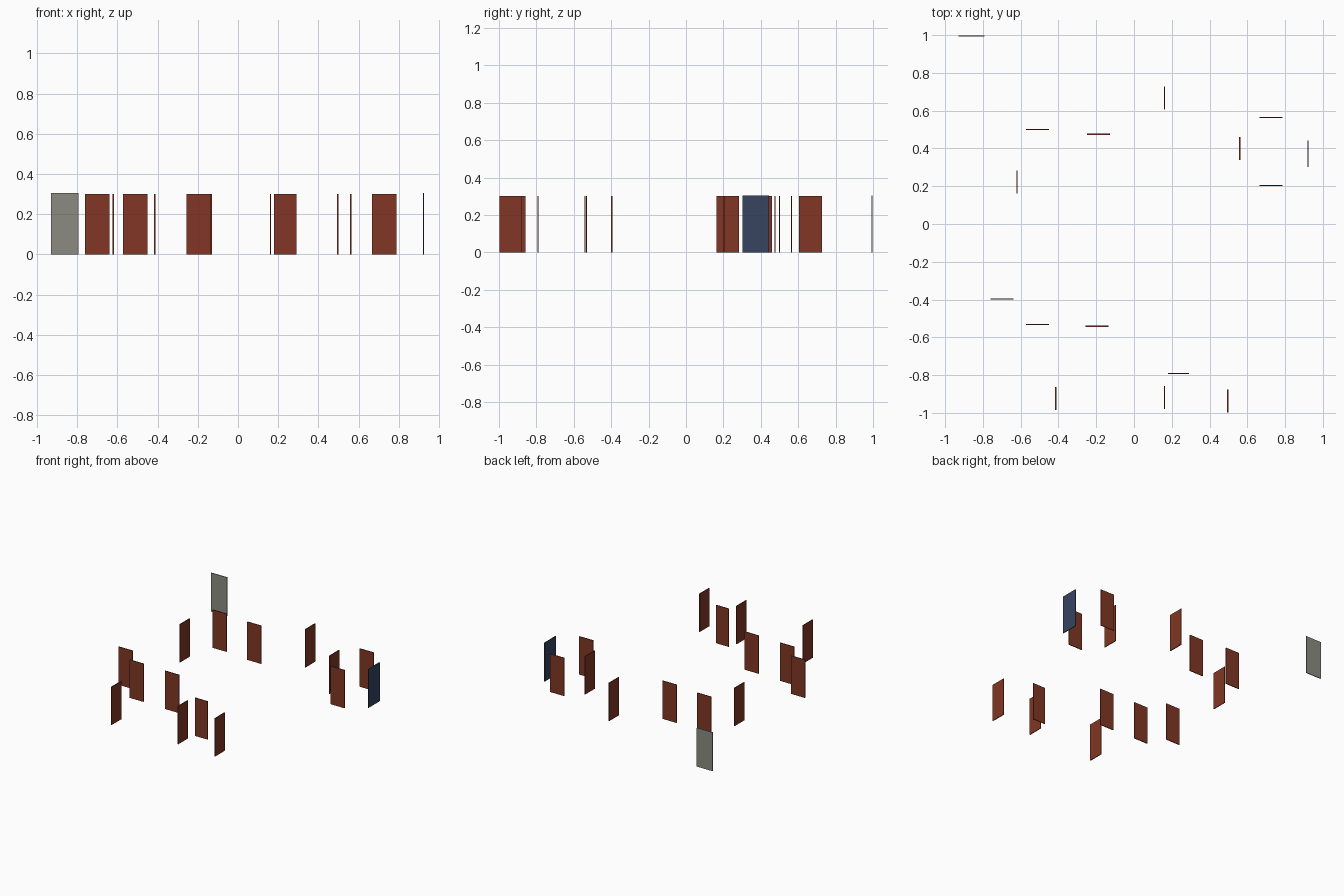
import bpy

if "Cube" in bpy.data.objects:
    bpy.data.objects.remove(bpy.data.objects["Cube"])


def material(name, rgb):
    m = bpy.data.materials.new(name)
    m.diffuse_color = (*rgb, 1)
    m.use_nodes = True
    m.node_tree.nodes["Principled BSDF"].inputs["Base Color"].default_value = m.diffuse_color
    return m


RED = material("red brown", (0.22, 0.037, 0.018))
GREY = material("warm grey", (0.26, 0.26, 0.225))
BLUE = material("navy blue", (0.038, 0.058, 0.118))
T = 0.006  # door leaf thickness


def door(name, axis, start, width, across, height, mat):
    """Thin upright leaf running along x or y from start, at a fixed offset on the other axis."""
    mid = start + width / 2
    loc, size = ((mid, across), (width, T)) if axis == "x" else ((across, mid), (T, width))
    bpy.ops.mesh.primitive_cube_add(size=1, location=(*loc, height / 2))
    ob = bpy.context.object
    ob.name = name
    ob.scale = (*size, height)
    bpy.ops.object.transform_apply(location=False, rotation=False, scale=True)
    ob.data.materials.append(mat)


# Inner doors in walls running along x: (start x, y, width)
for x, y, w in [(-0.572, 0.50, 0.122), (-0.25, 0.475, 0.122), (0.665, 0.564, 0.122),
                (0.665, 0.203, 0.122), (-0.76, -0.397, 0.122), (-0.572, -0.532, 0.122),
                (-0.256, -0.541, 0.122), (0.18, -0.791, 0.11)]:
    door("inner_door", "x", x, w, y, 0.30, RED)

# Inner doors in walls running along y: (x, start y)
for x, y in [(0.162, 0.605), (0.56, 0.338), (-0.62, 0.162),
             (-0.414, -0.985), (0.162, -0.98), (0.496, -0.998)]:
    door("inner_door", "y", y, 0.122, x, 0.30, RED)

# Two larger outside doors
door("back_entrance_door", "x", -0.93, 0.138, 0.995, 0.305, GREY)
door("side_entrance_door", "y", 0.303, 0.14, 0.922, 0.305, BLUE)
